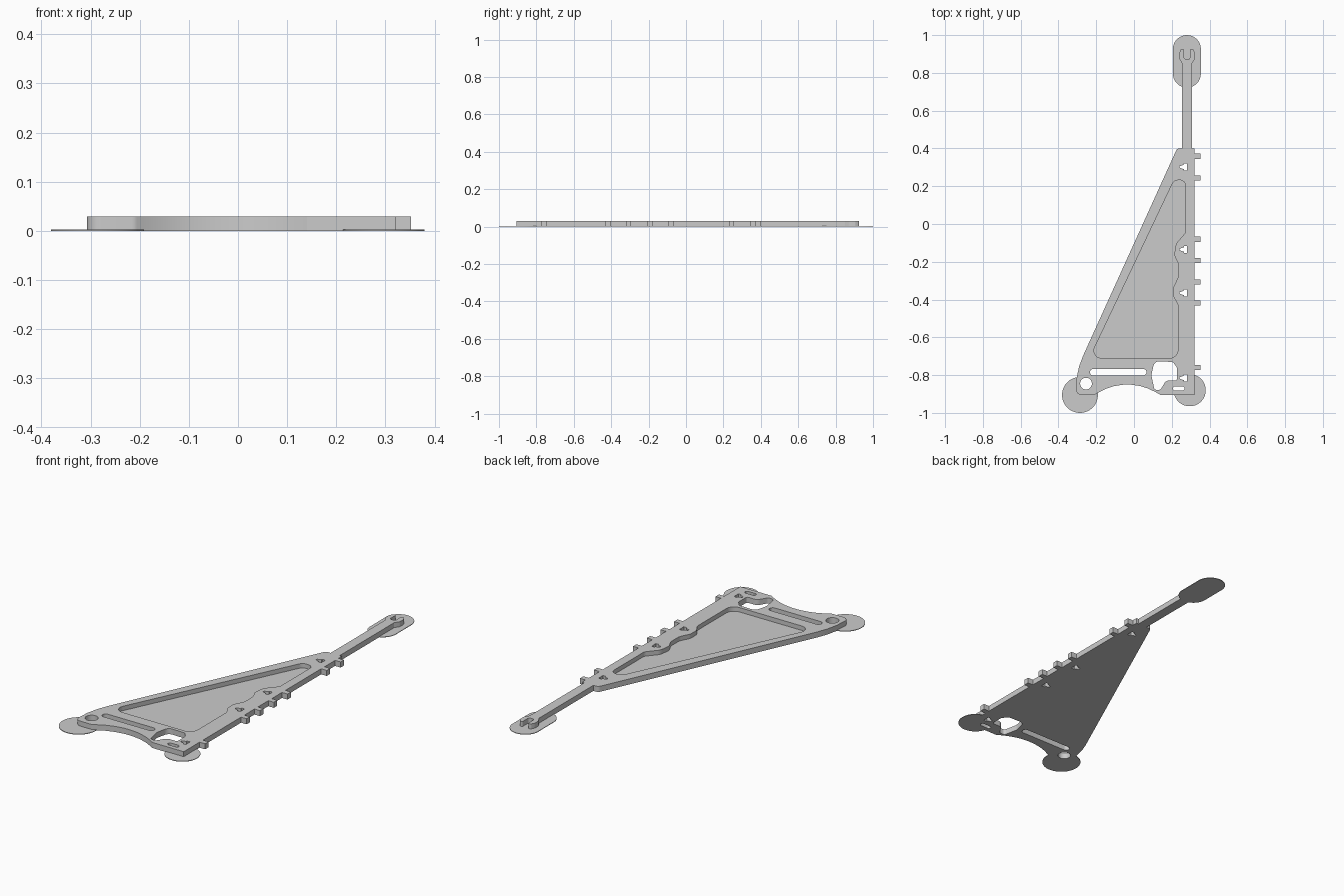
import bpy, bmesh, math
from mathutils import Vector

if "Cube" in bpy.data.objects:
    bpy.data.objects.remove(bpy.data.objects["Cube"], do_unlink=True)

THICK, FLOOR, PAD = 0.029, 0.006, 0.003
COLOUR = (0.6, 0.6, 0.6, 1)

grey = bpy.data.materials.new("light grey")
grey.use_nodes = True
grey.diffuse_color = COLOUR
grey.node_tree.nodes["Principled BSDF"].inputs["Base Color"].default_value = COLOUR


def rounded(points):
    """Turn (x, y, radius) corners into a filleted closed profile."""
    out = []
    for i, (x, y, r) in enumerate(points):
        p = Vector((x, y))
        if not r:
            out.append(p)
            continue
        a = Vector(points[i - 1][:2]) - p
        b = Vector(points[(i + 1) % len(points)][:2]) - p
        half = a.angle(b) / 2
        share = 0.93 if r > 0.1 else 0.49
        t = min(r / math.tan(half), a.length * share, b.length * share)
        r = t * math.tan(half)
        a.normalize()
        b.normalize()
        centre = p + (a + b).normalized() * (r / math.sin(half))
        start, end = p + a * t - centre, p + b * t - centre
        sweep = math.pi - 2 * half
        steps = max(3, round(sweep / 0.15))
        for k in range(steps + 1):
            f = k / steps
            arc = start * math.sin((1 - f) * sweep) + end * math.sin(f * sweep)
            out.append(centre + arc / math.sin(sweep))
    return out


def slot(x0, x1, y0, y1):
    """Stadium or disc filling the given rectangle."""
    r = min(x1 - x0, y1 - y0) / 2
    out = []
    for k in range(48):
        a = math.tau * (k + 0.5) / 48
        c, s = math.cos(a), math.sin(a)
        out.append(Vector((x1 - r + r * c if c > 0 else x0 + r + r * c,
                           y1 - r + r * s if s > 0 else y0 + r + r * s)))
    return out


def prisms(name, profiles, z0, z1):
    """Closed upright prisms over the given profiles, as one object."""
    bm = bmesh.new()
    for profile in profiles:
        low = [bm.verts.new((p.x, p.y, z0)) for p in profile]
        high = [bm.verts.new((p.x, p.y, z1)) for p in profile]
        bm.faces.new(low)
        bm.faces.new(high)
        for i in range(len(low)):
            bm.faces.new((low[i - 1], low[i], high[i], high[i - 1]))
    bmesh.ops.recalc_face_normals(bm, faces=bm.faces)
    mesh = bpy.data.meshes.new(name)
    bm.to_mesh(mesh)
    bm.free()
    mesh.materials.append(grey)
    obj = bpy.data.objects.new(name, mesh)
    bpy.context.collection.objects.link(obj)
    return obj


def activate(obj):
    bpy.ops.object.select_all(action='DESELECT')
    obj.select_set(True)
    bpy.context.view_layer.objects.active = obj


def cut(obj, cutter):
    activate(obj)
    mod = obj.modifiers.new("cut", 'BOOLEAN')
    mod.operation, mod.solver, mod.object = 'DIFFERENCE', 'EXACT', cutter
    bpy.ops.object.modifier_apply(modifier=mod.name)


# Plate outline: right edge with tabs, forked arm, slanted edge, arched front
outline = [(0.32, -0.905, 0)]
for y in (-0.76, -0.418, -0.307, -0.193, -0.08, 0.243, 0.358):
    outline += [(0.32, y - 0.014, 0), (0.352, y - 0.014, 0),
                (0.352, y + 0.014, 0), (0.32, y + 0.014, 0)]
outline += [(0.32, 0.4, 0), (0.307, 0.4, 0)]
fork = [(0.026, 0.85, 0), (0.042, 0.875, 0.01), (0.042, 0.905, 0.01),
        (0.032, 0.926, 0.008), (0.016, 0.926, 0.005), (0.016, 0.872, 0.012)]
outline += [(0.281 + x, y, r) for x, y, r in fork]
outline += [(0.281 - x, y, r) for x, y, r in reversed(fork)]
outline += [(0.255, 0.4, 0), (0.228, 0.4, 0.025), (-0.307, -0.78, 0.41),
            (-0.307, -0.905, 0.03), (-0.21, -0.905, 0.02),
            (-0.04, -0.8, 0.3), (0.14, -0.905, 0)]
plate = prisms("plate", [rounded(outline)], 0, THICK)

# Thin round pads under the three ends
left_pad = prisms("left_front_pad", [slot(0.21, 0.38, -0.965, -0.795)], 0, PAD)
right_pad = prisms("right_front_pad", [slot(-0.381, -0.191, -1.0, -0.81)], 0, PAD)
arm_pad = prisms("arm_pad", [slot(0.206, 0.354, 0.722, 1.0)], 0, PAD)

# Through holes: slots, round hole, curved opening and arrow-shaped holes
opening = [(0.108, -0.727, 0.03), (0.205, -0.73, 0.02), (0.228, -0.76, 0.02),
           (0.228, -0.828, 0.01), (0.17, -0.828, 0.03), (0.14, -0.878, 0.015),
           (0.108, -0.878, 0.015), (0.092, -0.8, 0.05)]
holes = [slot(-0.233, 0.066, -0.802, -0.767), slot(0.206, 0.268, -0.882, -0.86),
         slot(-0.285, -0.223, -0.876, -0.814), rounded(opening)]
for y in (0.302, -0.135, -0.365, -0.815):
    holes.append([Vector((x, y + d)) for x, d in (
        (0.242, -0.004), (0.264, -0.012), (0.264, -0.018), (0.281, -0.018),
        (0.281, 0.018), (0.264, 0.018), (0.264, 0.012), (0.242, 0.004))])
hole_cutter = prisms("hole_cutter", holes, -0.02, 0.06)

# Shallow pocket with a wavy right wall
pocket = [(-0.235, -0.71, 0.04), (0.233, -0.71, 0.045), (0.233, -0.425, 0.04),
          (0.208, -0.385, 0.04), (0.208, -0.335, 0.04), (0.235, -0.28, 0.04),
          (0.235, -0.21, 0.04), (0.213, -0.165, 0.04), (0.222, -0.105, 0.05),
          (0.273, -0.045, 0.03), (0.273, 0.232, 0.04), (0.212, 0.232, 0.035)]
pocket_cutter = prisms("pocket_cutter", [rounded(pocket)], FLOOR, 0.06)

cut(plate, pocket_cutter)
for part in (plate, left_pad, right_pad):
    cut(part, hole_cutter)
for helper in (hole_cutter, pocket_cutter):
    bpy.data.objects.remove(helper, do_unlink=True)

for part in (plate, left_pad, right_pad, arm_pad):
    activate(part)
    bpy.ops.object.shade_smooth_by_angle(angle=math.radians(30))
